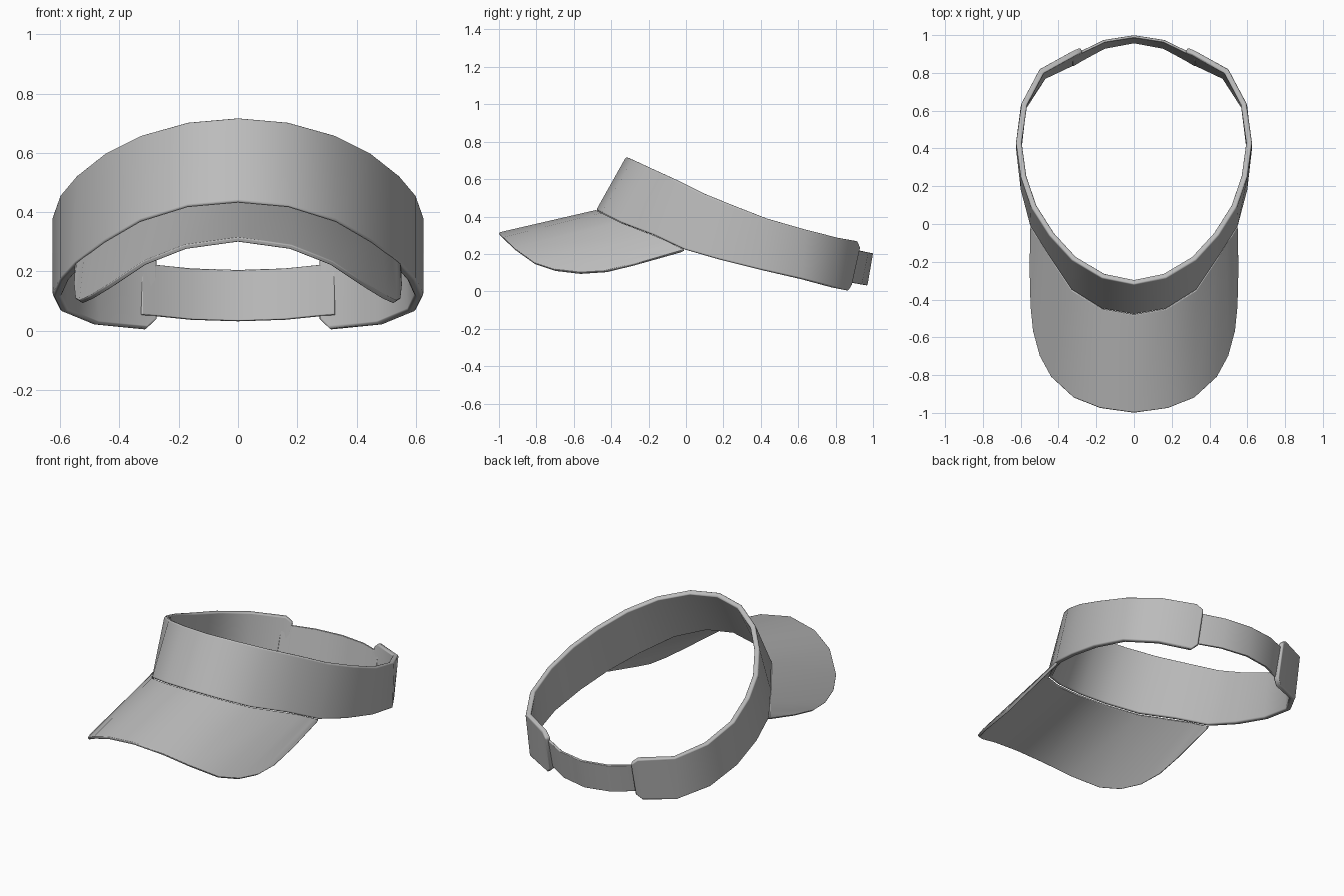
import bpy

# Remove only the default cube
cube = bpy.data.objects.get("Cube")
if cube:
    bpy.data.objects.remove(cube, do_unlink=True)

# One plain grey for the whole visor
grey = bpy.data.materials.new("plain_grey")
grey.use_nodes = True
colour = (0.5, 0.5, 0.5, 1)
grey.diffuse_color = colour
for node in grey.node_tree.nodes:
    if node.type == 'BSDF_PRINCIPLED':
        node.inputs["Base Color"].default_value = colour


def mirrored(half):
    """Complete a curve that starts on the centre line and runs to +x."""
    return [(-x, y, z) for x, y, z in reversed(half[1:])] + half


def loft(name, low_half, high_half, thickness, rim, behind=False):
    """Skin between two mirrored curves, thickened inward with a rounded rim."""
    low, high = mirrored(low_half), mirrored(high_half)
    if behind:
        low.reverse()
        high.reverse()
    n = len(low)
    faces = [(i, i + 1, n + i + 1, n + i) for i in range(n - 1)]
    mesh = bpy.data.meshes.new(name)
    mesh.from_pydata(low + high, [], faces)
    mesh.materials.append(grey)
    for face in mesh.polygons:
        face.use_smooth = True
    obj = bpy.data.objects.new(name, mesh)
    bpy.context.collection.objects.link(obj)

    shell = obj.modifiers.new("Thickness", 'SOLIDIFY')
    shell.thickness = thickness
    shell.offset = -1
    shell.use_even_offset = True
    edge = obj.modifiers.new("Rounded rim", 'BEVEL')
    edge.width = rim
    edge.segments = 3
    edge.limit_method = 'ANGLE'
    edge.angle_limit = 0.9
    edge.harden_normals = True
    return obj


# Head band: lower and upper outlines, front centre round to the back opening
band_low = [(0, -.48, .435), (.17, -.45, .42), (.33, -.35, .37),
            (.45, -.17, .3), (.55, -.01, .225), (.6, .18, .17),
            (.625, .4, .115), (.6, .62, .065), (.49, .79, .02),
            (.32, .87, .003), (.285, .89, .035)]
band_high = [(0, -.32, .72), (.17, -.285, .705), (.33, -.19, .66),
             (.45, -.06, .6), (.545, .09, .525), (.6, .25, .46),
             (.625, .43, .39), (.595, .64, .33), (.5, .82, .285),
             (.32, .92, .267), (.285, .935, .235)]
loft("head_band", band_low, band_high, .03, .01)

# Brim: shares the band's lower front outline, sweeping out to a drooping edge
brim_inner = band_low[:4] + [(.49, -.1, .27), (.52, -.06, .25),
                             (.535, -.035, .238), (.545, -.02, .23),
                             (.548, -.01, .226)]
brim_edge = [(0, -1, .315), (.18, -.975, .29), (.32, -.92, .235),
             (.44, -.81, .155), (.5, -.7, .118), (.535, -.57, .102),
             (.55, -.43, .11), (.555, -.25, .155), (.553, -.03, .22)]
loft("brim", brim_edge, brim_inner, .016, .005)

# Back strap: its ends tuck inside the band
strap_low = [(0, .97, .031), (.16, .94, .036), (.28, .875, .048), (.33, .845, .052)]
strap_high = [(0, 1, .203), (.16, .975, .208), (.28, .917, .22), (.33, .89, .224)]
loft("back_strap", strap_low, strap_high, .014, .004, behind=True)
